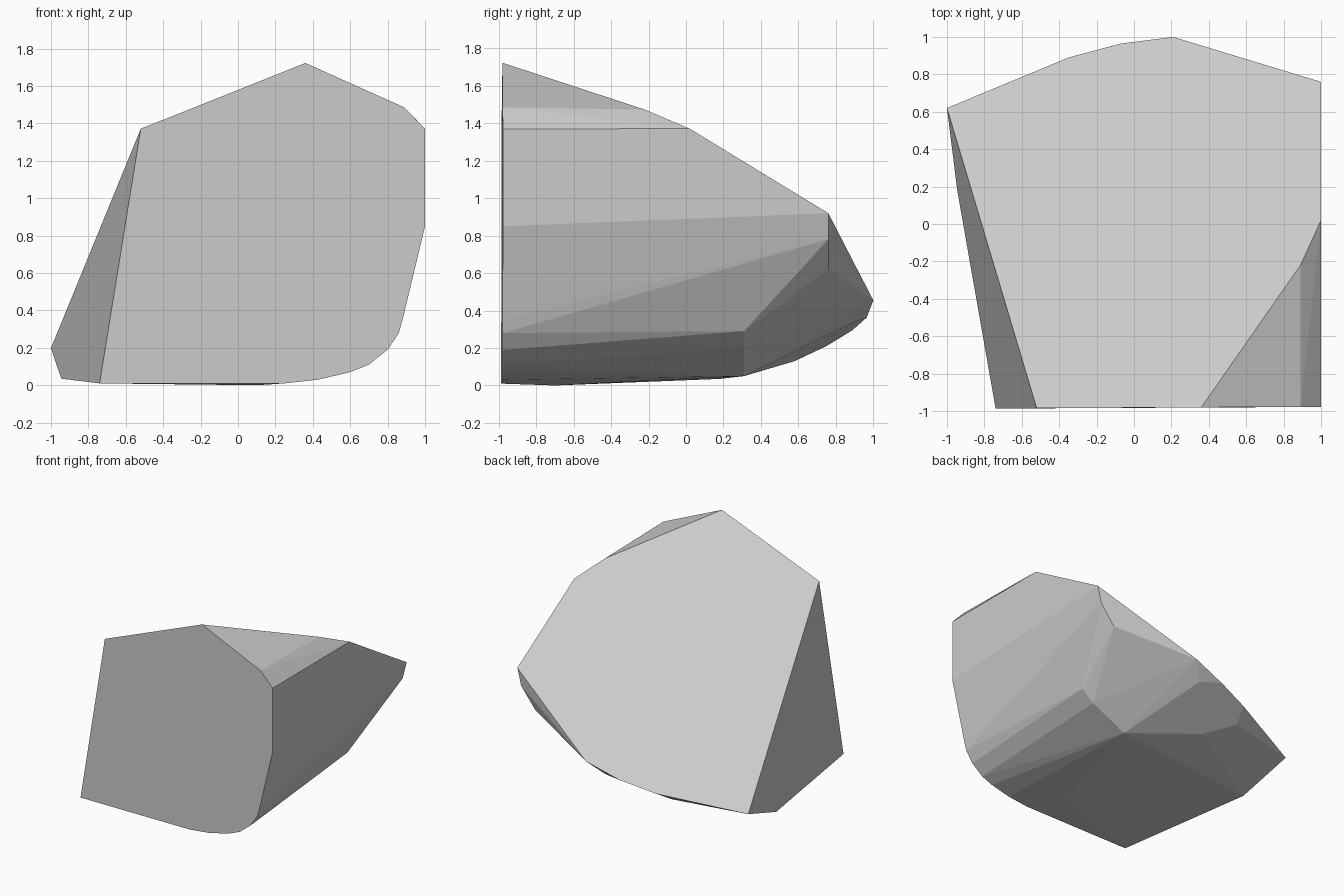
import bpy, bmesh, math

if "Cube" in bpy.data.objects:
    bpy.data.objects.remove(bpy.data.objects["Cube"])

# Stone colour
stone = bpy.data.materials.new("grey_stone")
stone.diffuse_color = (0.6, 0.6, 0.6, 1)
stone.use_nodes = True
stone.node_tree.nodes["Principled BSDF"].inputs["Base Color"].default_value = stone.diffuse_color


def slope(x, y):
    """Point on the large cut plane that forms the top."""
    return (x, y, 0.98 + 0.403 * x - 0.61 * y)


# Outline of the flat front face (x, z)
front = [(-0.74, 0.01), (0.25, 0.01), (0.43, 0.03), (0.6, 0.07), (0.7, 0.11),
         (0.8, 0.19), (0.86, 0.28), (0.88, 0.35), (1.0, 0.85), (1.0, 1.37),
         (0.89, 1.485)]
points = [(x, -0.983 + 0.005 * x, z) for x, z in front]

# Rim of the sloping top
points += [slope(x, y) for x, y in [(-0.52, -0.985), (0.36, -0.98), (0.89, -0.22),
                                    (1.0, 0.02), (1.0, 0.76), (0.21, 1.0),
                                    (-0.07, 0.965), (-0.35, 0.89), (-1.0, 0.62)]]

# Worn underside, right flank and back
points += [(-0.945, 0.18, 0.035), (0.1, -0.7, 0.0), (0.36, 0.31, 0.05),
           (0.67, 0.31, 0.2), (0.67, 0.31, 0.245), (0.777, 0.31, 0.29),
           (0.84, 0.76, 0.62), (0.965, 0.76, 0.78), (0.1, 0.9, 0.34),
           (-0.4, 0.75, 0.21), (-0.2, 0.58, 0.13)]

# Chipped boulder: hull of the corner points with flat facets merged
bm = bmesh.new()
for p in points:
    bm.verts.new(p)
hull = bmesh.ops.convex_hull(bm, input=bm.verts)
loose = {v for v in hull["geom_interior"] + hull["geom_unused"]
         if isinstance(v, bmesh.types.BMVert)}
bmesh.ops.delete(bm, geom=list(loose), context="VERTS")
bmesh.ops.dissolve_limit(bm, angle_limit=math.radians(1.5),
                         verts=bm.verts, edges=bm.edges)
bmesh.ops.recalc_face_normals(bm, faces=bm.faces)
mesh = bpy.data.meshes.new("boulder")
bm.to_mesh(mesh)
bm.free()
mesh.materials.append(stone)
bpy.context.collection.objects.link(bpy.data.objects.new("boulder", mesh))
